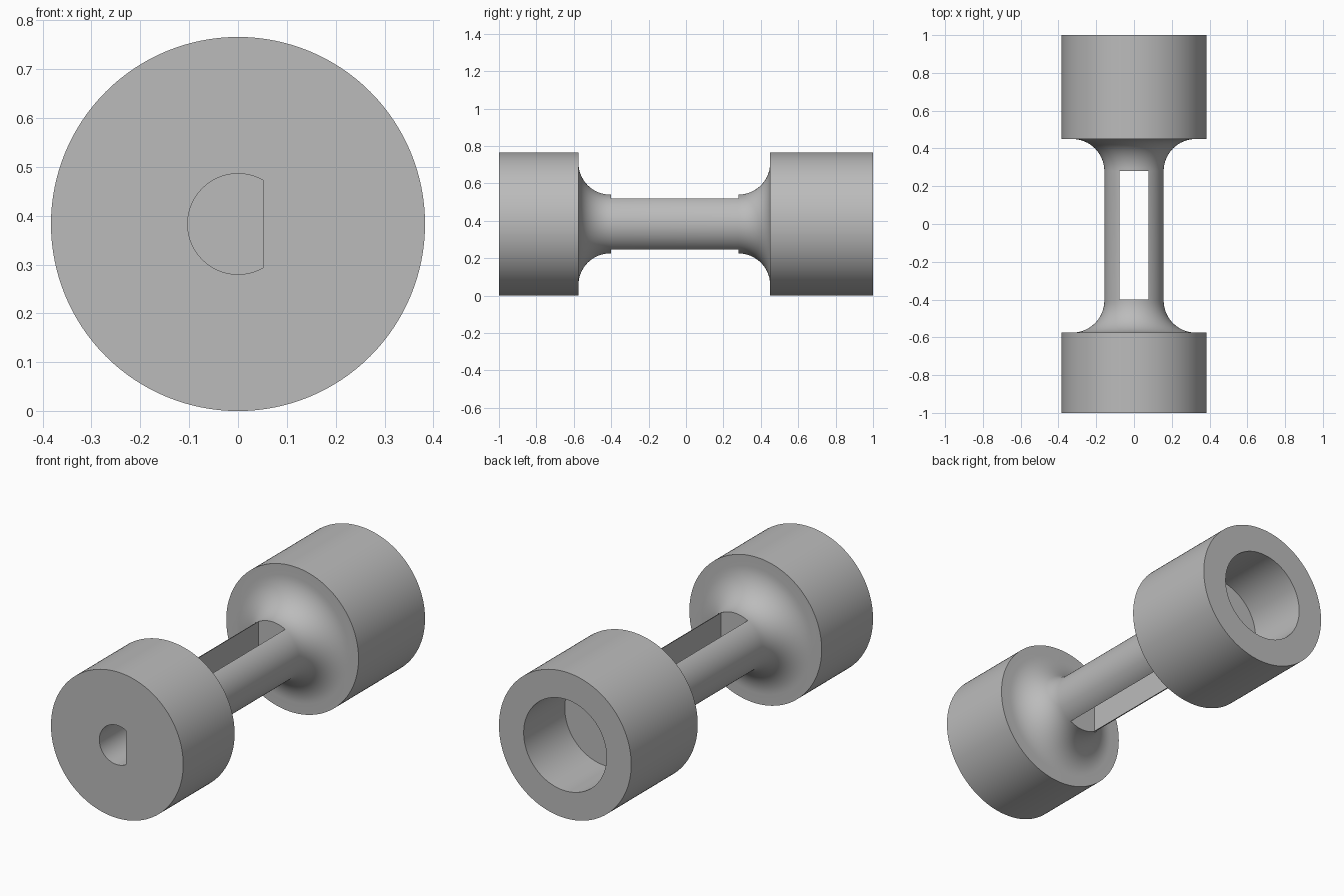
import bpy, bmesh, math
from mathutils import Matrix, Vector

cube = bpy.data.objects.get("Cube")
if cube:
    bpy.data.objects.remove(cube, do_unlink=True)

R = 0.383             # head radius, also the height of the axis
NECK = 0.157          # neck radius
FILLET = 0.17         # fillet between neck and heads
FRONT, BACK = -0.575, 0.45   # inner faces of the two heads
SEGMENTS = 128

grey = bpy.data.materials.new("plain grey")
grey.use_nodes = True
colour = (0.5, 0.5, 0.5, 1)
grey.diffuse_color = colour
grey.node_tree.nodes["Principled BSDF"].inputs["Base Color"].default_value = colour


def add_object(name, bm):
    bmesh.ops.recalc_face_normals(bm, faces=bm.faces)
    mesh = bpy.data.meshes.new(name)
    bm.to_mesh(mesh)
    bm.free()
    mesh.materials.append(grey)
    obj = bpy.data.objects.new(name, mesh)
    bpy.context.collection.objects.link(obj)
    return obj


def fillet(face_y, side, steps=16):
    """Quarter arc from the head face to the neck, as (y, radius)."""
    cy, cr = face_y + side * FILLET, NECK + FILLET
    angles = [math.pi / 2 * i / steps for i in range(steps + 1)]
    return [(cy - side * FILLET * math.cos(a), cr - FILLET * math.sin(a)) for a in angles]


def lathe(name, profile):
    """Turn a (y, radius) profile about the long axis and cap its ends."""
    bm = bmesh.new()
    verts = [bm.verts.new((r, y, R)) for y, r in profile]
    edges = [bm.edges.new(pair) for pair in zip(verts, verts[1:])]
    bmesh.ops.spin(bm, geom=verts + edges, cent=(0, 0, R), axis=(0, 1, 0),
                   angle=2 * math.pi, steps=SEGMENTS)
    bmesh.ops.remove_doubles(bm, verts=bm.verts, dist=0.0001)
    bmesh.ops.holes_fill(bm, edges=bm.edges, sides=0)
    return add_object(name, bm)


def cut(target, cutter):
    """Subtract the cutter and remove it."""
    mod = target.modifiers.new("cut", 'BOOLEAN')
    mod.operation = 'DIFFERENCE'
    mod.solver = 'EXACT'
    mod.object = cutter
    cutter.hide_render = True
    bpy.context.view_layer.objects.active = target
    bpy.ops.object.modifier_apply(modifier=mod.name)
    bpy.data.objects.remove(cutter, do_unlink=True)


# Turned body: front head, neck, back head with a round socket
profile = [(-1, R), (FRONT, R)]
profile += fillet(FRONT, 1)
profile += reversed(fillet(BACK, -1))
profile += [(BACK, R), (1, R), (1, 0.24), (0.66, 0.24)]
body = lathe("coupling_body", profile)

# Slot through the neck
bm = bmesh.new()
bmesh.ops.create_cube(bm, size=1, matrix=Matrix.Translation((0, -0.06, R))
                      @ Matrix.Diagonal((0.154, 0.68, 1, 1)))
cut(body, add_object("slot_cutter", bm))

# D-shaped shaft hole in the front head
bm = bmesh.new()
radius, flat = 0.103, 0.052
start = math.acos(flat / radius)
sweep = 2 * math.pi - 2 * start
outline = [start + sweep * i / 64 for i in range(65)]
face = bm.faces.new([bm.verts.new((radius * math.cos(a), -1.1, R + radius * math.sin(a)))
                     for a in outline])
sides = bmesh.ops.extrude_face_region(bm, geom=[face])
moved = [v for v in sides["geom"] if isinstance(v, bmesh.types.BMVert)]
bmesh.ops.translate(bm, verts=moved, vec=Vector((0, 0.44, 0)))
if not face.is_valid or len(bm.faces) < 67:
    bmesh.ops.holes_fill(bm, edges=bm.edges, sides=0)
cut(body, add_object("shaft_hole_cutter", bm))

# Smooth curved walls, crisp edges
bpy.ops.object.select_all(action='DESELECT')
body.select_set(True)
bpy.context.view_layer.objects.active = body
bpy.ops.object.shade_smooth_by_angle(angle=math.radians(30))
